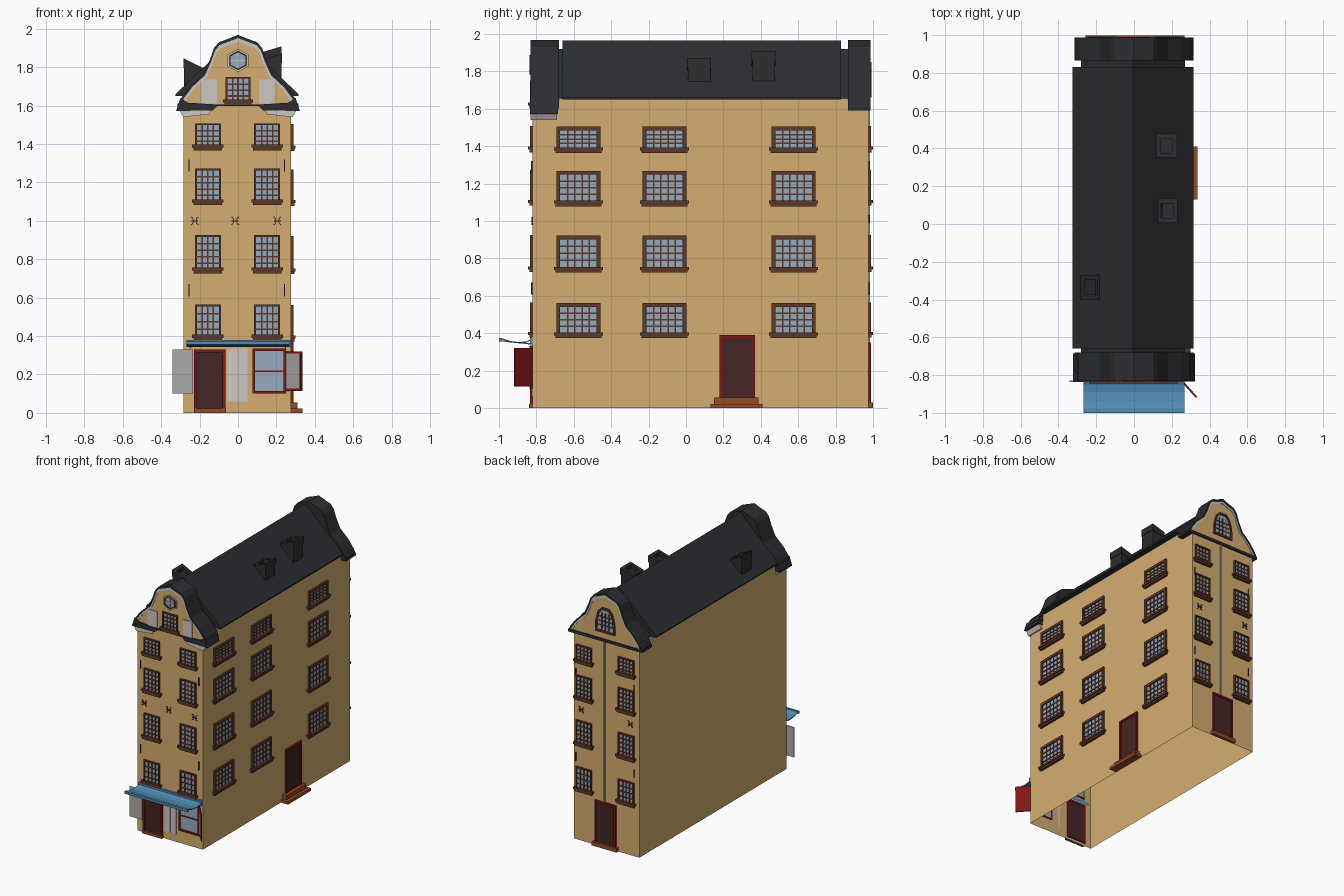
import bpy, bmesh
from mathutils import Matrix, Vector

if "Cube" in bpy.data.objects:
    bpy.data.objects.remove(bpy.data.objects["Cube"])


def material(name, r, g, b):
    m = bpy.data.materials.new(name)
    m.diffuse_color = (r, g, b, 1)
    m.use_nodes = True
    m.node_tree.nodes["Principled BSDF"].inputs["Base Color"].default_value = m.diffuse_color
    return m


WALL = material("plaster", 0.66, 0.42, 0.16)
ROOF = material("slate", 0.025, 0.026, 0.03)
WOOD = material("brown_wood", 0.11, 0.04, 0.022)
GLASS = material("glass", 0.30, 0.40, 0.52)
RED = material("red_paint", 0.22, 0.008, 0.008)
DOOR = material("dark_door", 0.06, 0.018, 0.018)
STEP = material("clay_step", 0.30, 0.07, 0.02)
BLUE = material("awning_blue", 0.08, 0.26, 0.46)
PALE = material("pale_trim", 0.62, 0.57, 0.55)
GREY = material("grey_panel", 0.42, 0.41, 0.40)
IRON = material("iron", 0.06, 0.04, 0.03)


# Local frames: u across, v up, d outward
def frame(u, n, origin):
    u, n, v = Vector(u), Vector(n), Vector((0, 0, 1))
    m = Matrix((u, v, n)).transposed().to_4x4()
    m.translation = origin
    return m


FRONT = frame((1, 0, 0), (0, -1, 0), (0, -0.82, 0))
BACK = frame((-1, 0, 0), (0, 1, 0), (0, 0.975, 0))
RIGHT = frame((0, 1, 0), (1, 0, 0), (0.275, 0, 0))
ALONG_Y = frame((-1, 0, 0), (0, 1, 0), (0, 0, 0))
ALONG_X = frame((0, 1, 0), (1, 0, 0), (0, 0, 0))
TOP = Matrix.Identity(4)


def rect(u0, u1, v0, v1):
    return [(u0, v0), (u1, v0), (u1, v1), (u0, v1)]


def scaled(pts, s, c):
    return [(c[0] + (u - c[0]) * s, c[1] + (v - c[1]) * s) for u, v in pts]


class Part:
    """Collects extruded outlines into one multi-material object."""

    def __init__(self, name, M):
        self.name, self.M, self.bm, self.mats = name, M, bmesh.new(), []

    def face(self, verts, mat):
        if mat not in self.mats:
            self.mats.append(mat)
        self.bm.faces.new(verts).material_index = self.mats.index(mat)

    def loop(self, pts, d):
        return [self.bm.verts.new((u, v, d)) for u, v in pts]

    def bridge(self, a, b, mat):
        for i in range(len(a)):
            j = (i + 1) % len(a)
            self.face((a[i], a[j], b[j], b[i]), mat)

    def prism(self, mat, pts, d0, d1, caps=True):
        a, b = self.loop(pts, d0), self.loop(pts, d1)
        self.bridge(a, b, mat)
        if caps:
            self.face(a[::-1], mat)
            self.face(b, mat)

    def ring(self, mat, outer, inner, d0, d1):
        L = [self.loop(outer, d0), self.loop(outer, d1), self.loop(inner, d1), self.loop(inner, d0)]
        for i in range(4):
            self.bridge(L[i], L[(i + 1) % 4], mat)

    def done(self):
        bmesh.ops.recalc_face_normals(self.bm, faces=self.bm.faces)
        me = bpy.data.meshes.new(self.name)
        self.bm.to_mesh(me)
        self.bm.free()
        for m in self.mats:
            me.materials.append(m)
        ob = bpy.data.objects.new(self.name, me)
        me.transform(self.M)
        bpy.context.collection.objects.link(ob)


def bars(p, mat, u0, u1, v0, v1, cols, rows, d=0.009, w=0.004):
    for i in range(1, cols):
        u = u0 + (u1 - u0) * i / cols
        p.prism(mat, rect(u - w, u + w, v0, v1), 0.003, d)
    for i in range(1, rows):
        v = v0 + (v1 - v0) * i / rows
        p.prism(mat, rect(u0, u1, v - w, v + w), 0.003, d)


def window(name, M, u, w, v0, v1, cols, rows, t=0.014, sill=True, mat=WOOD):
    p, h = Part(name, M), w / 2
    p.ring(mat, rect(u - h, u + h, v0, v1), rect(u - h + t, u + h - t, v0 + t, v1 - t), -0.004, 0.014)
    p.prism(GLASS, rect(u - h + t, u + h - t, v0 + t, v1 - t), -0.004, 0.004)
    bars(p, mat, u - h + t, u + h - t, v0 + t, v1 - t, cols, rows)
    if sill:
        p.prism(mat, rect(u - h - 0.006, u + h + 0.006, v0 - 0.008, v0 + 0.006), 0, 0.018)
        p.prism(mat, rect(u - h - 0.014, u + h + 0.014, v0 + 0.006, v0 + 0.022), 0, 0.024)
    p.done()


def door(name, M, u, w, v0, v1, t=0.015):
    p, h = Part(name, M), w / 2
    p.ring(RED, rect(u - h, u + h, v0, v1), rect(u - h + t, u + h - t, v0, v1 - t), -0.01, 0.014)
    p.prism(DOOR, rect(u - h + t, u + h - t, v0, v1 - t), -0.008, 0.006)
    p.done()


def slab(name, M, mat, u0, u1, v0, v1, d0, d1):
    p = Part(name, M)
    p.prism(mat, rect(u0, u1, v0, v1), d0, d1)
    p.done()


def anchor(name, M, u, v):
    p = Part(name, M)
    for s in (-1, 1):
        c = [(0.024, -0.02), (0.014, -0.022), (0.007, -0.012), (0.007, 0.012), (0.014, 0.022), (0.024, 0.02)]
        c += [(0.015, 0.015), (0.012, 0.01), (0.012, -0.01), (0.015, -0.015)]
        p.prism(IRON, [(u + s * a, v + b) for a, b in c], 0, 0.006)
    p.prism(IRON, rect(u - 0.018, u + 0.018, v - 0.003, v + 0.003), 0, 0.008)
    p.done()


# Walls: open shell
p = Part("walls", TOP)
p.prism(WALL, rect(-0.285, 0.275, -0.82, 0.975), 0, 1.655, caps=False)
p.done()

# Main roof and the lower links to both gables
slope = [(-0.315, 1.65), (0.325, 1.65), (0.325, 1.66), (0.005, 1.965), (-0.315, 1.66)]
p = Part("main_roof", ALONG_Y)
p.prism(ROOF, slope, -0.66, 0.83)
link = scaled(slope, 0.86, (0, 1.63))
for y in ((-0.70, -0.655), (0.825, 0.875)):
    p.prism(ROOF, link, *y)
p.done()

# Curved gables: slate hood, pale trim, plaster face
half = [(0.315, 1.60), (0.295, 1.64), (0.25, 1.70), (0.18, 1.765), (0.146, 1.84), (0.125, 1.90), (0.10, 1.93), (0.05, 1.948), (0, 1.968)]
bell = half + [(-u, v) for u, v in half[-2::-1]]
for name, M, depth in (("front", FRONT, 0.14), ("back", BACK, 0.11)):
    p = Part(name + "_gable", M)
    inner, inner2 = scaled(bell, 0.955, (0, 1.61)), scaled(bell, 0.90, (0, 1.615))
    p.ring(ROOF, bell, inner, -depth, 0.012)
    p.prism(ROOF, inner, -depth, -depth + 0.02)
    p.ring(PALE, inner, inner2, -0.02, 0.007)
    p.prism(WALL, inner2, -0.03, 0.003)
    p.done()

# Front cornice: broken in the middle, wrapping round the corners
p = Part("front_cornice", FRONT)
for s in (-1, 1):
    p.prism(PALE, [(s * 0.15, 1.555), (s * 0.285, 1.54), (s * 0.305, 1.575), (s * 0.14, 1.575)], -0.13, 0.012)
    p.prism(ROOF, [(s * 0.13, 1.575), (s * 0.322, 1.572), (s * 0.30, 1.64), (s * 0.26, 1.615), (s * 0.10, 1.605)], -0.135, 0.014)
    p.prism(PALE, rect(s * 0.15 - 0.04, s * 0.15 + 0.04, 1.61, 1.735), 0, 0.01)
p.prism(ROOF, rect(-0.11, 0.11, 1.598, 1.607), -0.02, 0.012)
p.done()
p = Part("back_cornice", BACK)
p.prism(ROOF, rect(-0.315, 0.315, 1.59, 1.61), -0.11, 0.012)
p.done()

# Attic windows
window("front_attic_window", FRONT, 0, 0.13, 1.61, 1.75, 4, 4, t=0.01)
hexa = [(0, 0.06), (-0.055, 0.03), (-0.055, -0.03), (0, -0.06), (0.055, -0.03), (0.055, 0.03)]
hexa = [(u, v + 1.835) for u, v in hexa]
p = Part("hexagon_window", FRONT)
pane, rim = scaled(hexa, 0.72, (0, 1.835)), scaled(hexa, 0.86, (0, 1.835))
p.ring(PALE, hexa, rim, 0, 0.012)
p.ring(WOOD, rim, pane, 0, 0.016)
p.prism(GLASS, pane, 0, 0.006)
bars(p, PALE, -0.04, 0.04, 1.797, 1.873, 2, 2, d=0.012, w=0.003)
p.done()
arch = [(-0.085, 1.66), (0.085, 1.66), (0.08, 1.75), (0.06, 1.82), (0.03, 1.85), (-0.03, 1.85), (-0.06, 1.82), (-0.08, 1.75)]
p = Part("back_attic_window", BACK)
pane = scaled(arch, 0.84, (0, 1.75))
p.ring(WOOD, arch, pane, 0, 0.016)
p.prism(GLASS, pane, 0, 0.006)
bars(p, WOOD, -0.06, 0.06, 1.68, 1.81, 4, 4, d=0.01)
p.done()

# Chimneys with slanting hollow tops
for x, y, z, k in ((0.172, 0.415, 1.892, 0.3), (0.175, 0.07, 1.855, 0.3), (-0.23, -0.335, 1.82, -0.5)):
    M = Matrix(((1, 0, 0, x), (0, 1, 0, y), (k, 0, 1, z), (0, 0, 0, 1)))
    p = Part("chimney", M)
    box = rect(-0.055, 0.055, -0.064, 0.064)
    p.prism(ROOF, scaled(box, 0.94, (0, 0)), -0.19, -0.03)
    p.ring(ROOF, box, scaled(box, 0.6, (0, 0)), -0.05, 0)
    p.done()

# Rows of windows on three sides
rows = [(0.385, 0.565, 4), (0.735, 0.925, 5), (1.09, 1.272, 5), (1.375, 1.508, 4)]
for v0, v1, n in rows:
    for u in (-0.157, 0.152):
        window("front_window", FRONT, u, 0.135, v0, v1, 4, n, t=0.01)
    for u in (-0.185, 0.175):
        window("back_window", BACK, u, 0.135, v0, v1, 4, n, t=0.01)
    for u in (-0.575, -0.115, 0.575):
        window("side_window", RIGHT, u, 0.235, v0 - 0.004, v1 - 0.004, 5, 4, t=0.02)

# Doors and steps
door("front_door", FRONT, -0.147, 0.165, 0.02, 0.33)
slab("front_step", FRONT, STEP, -0.23, -0.062, 0, 0.022, 0, 0.02)
door("back_door", BACK, 0, 0.18, 0.03, 0.35)
slab("back_step", BACK, STEP, -0.105, 0.105, 0, 0.03, 0, 0.024)
door("side_door", RIGHT, 0.275, 0.19, 0.055, 0.39)
slab("side_step_lower", RIGHT, STEP, 0.13, 0.41, 0, 0.022, 0, 0.06)
slab("side_step_upper", RIGHT, STEP, 0.15, 0.388, 0.022, 0.055, 0, 0.035)

# Shop front: window, panels and open shutters
window("shop_window", FRONT, 0.162, 0.175, 0.10, 0.335, 1, 2, t=0.013, sill=False, mat=RED)
slab("shop_panel_left", FRONT, PALE, -0.056, -0.003, 0.06, 0.335, 0, 0.005)
slab("shop_panel_right", FRONT, PALE, 0.0, 0.05, 0.06, 0.335, 0, 0.005)
slab("left_shutter", FRONT, GREY, -0.342, -0.235, 0.10, 0.33, 0.008, 0.016)
p = Part("right_shutter", frame((0.66, -0.751, 0), (-0.751, -0.66, 0), (0.245, -0.825, 0)))
p.prism(RED, rect(0, 0.127, 0.115, 0.32), -0.008, 0)
p.prism(GREY, rect(0.01, 0.117, 0.127, 0.308), 0, 0.002)
p.done()

# Awning with sagging cloth, head rail and arms
p = Part("awning", ALONG_X)
sag = [(-0.82, 0.372), (-0.85, 0.357), (-0.89, 0.352), (-0.94, 0.358), (-0.975, 0.37), (-0.998, 0.372)]
p.prism(BLUE, sag + [(u, v - 0.006) for u, v in sag[::-1]], -0.268, 0.268)
p.prism(BLUE, rect(-1.0, -0.985, 0.355, 0.374), -0.268, 0.268)
p.prism(BLUE, rect(-0.835, -0.82, 0.343, 0.38), -0.268, 0.275)
for x in (-0.25, 0.245):
    p.prism(BLUE, [(-0.82, 0.338), (-0.82, 0.345), (-0.99, 0.362), (-0.99, 0.356)], x, x + 0.006)
p.done()

# Iron wall anchors, tie bars and rear downpipe
for u in (-0.225, -0.015, 0.205):
    anchor("front_anchor", FRONT, u, 1.0)
for u in (-0.21, 0.21):
    anchor("back_anchor", BACK, u, 1.01)
for M, side in ((FRONT, "front"), (BACK, "back")):
    for u in (-0.255, 0.242):
        for v in (0.64, 1.29):
            slab(side + "_tie_bar", M, IRON, u - 0.002, u + 0.002, v - 0.034, v + 0.03, 0, 0.008)
slab("back_downpipe", BACK, GREY, -0.02, -0.006, 0.35, 1.59, 0, 0.008)
